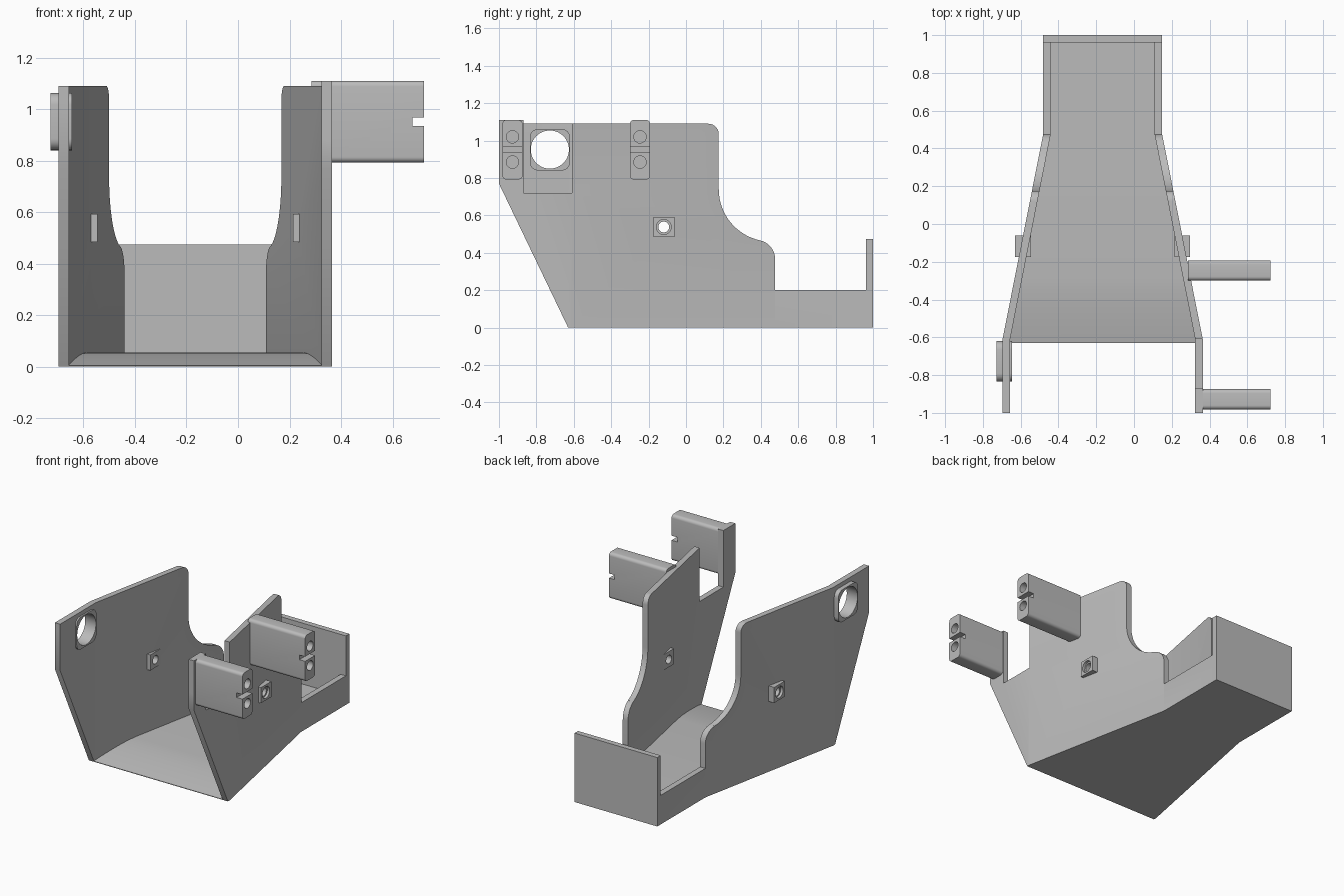
import bpy, bmesh
from math import radians, cos, sin
from mathutils import Vector

if "Cube" in bpy.data.objects:
    bpy.data.objects.remove(bpy.data.objects["Cube"])

grey = bpy.data.materials.new("light_grey")
grey.use_nodes = True
colour = (0.5, 0.5, 0.5, 1)
grey.diffuse_color = colour
grey.node_tree.nodes["Principled BSDF"].inputs["Base Color"].default_value = colour

MID = -0.166      # centre plane of the tray
WALL = 0.04       # wall thickness


def prism(name, pts, axis, lo, hi):
    """Extrude a 2D outline: axis x takes (y, z), axis z takes (x, y)."""
    def place(p, h):
        return Vector((h, *p)) if axis == "x" else Vector((*p, h))
    bm = bmesh.new()
    face = bm.faces.new([bm.verts.new(place(p, lo)) for p in pts])
    new = bmesh.ops.extrude_face_region(bm, geom=[face])["geom"]
    step = place((0, 0), hi - lo)
    bmesh.ops.translate(bm, vec=step, verts=[v for v in new if isinstance(v, bmesh.types.BMVert)])
    bmesh.ops.recalc_face_normals(bm, faces=bm.faces)
    mesh = bpy.data.meshes.new(name)
    bm.to_mesh(mesh)
    bm.free()
    mesh.materials.append(grey)
    ob = bpy.data.objects.new(name, mesh)
    bpy.context.collection.objects.link(ob)
    return ob


def arc(cx, cy, r, a0, a1, n=10):
    angles = [radians(a0 + (a1 - a0) * i / n) for i in range(n + 1)]
    return [(cx + r * cos(a), cy + r * sin(a)) for a in angles]


def rounded(y0, y1, z0, z1, r):
    return (arc(y1 - r, z1 - r, r, 0, 90, 6) + arc(y0 + r, z1 - r, r, 90, 180, 6)
            + arc(y0 + r, z0 + r, r, 180, 270, 6) + arc(y1 - r, z0 + r, r, 270, 360, 6))


def rect(y0, y1, z0, z1):
    return [(y0, z0), (y1, z0), (y1, z1), (y0, z1)]


def circle(y, z, r):
    return arc(y, z, r, 0, 352.5, 47)


def combine(ob, tool, operation="DIFFERENCE"):
    mod = ob.modifiers.new("cut", "BOOLEAN")
    mod.object, mod.operation, mod.solver = tool, operation, "EXACT"
    bpy.context.view_layer.objects.active = ob
    bpy.ops.object.modifier_apply(modifier=mod.name)
    bpy.data.objects.remove(tool)


# Plan outline of one side: (half width, y)
plan = [(0.53, -1.0), (0.53, -0.61), (0.315, 0.475), (0.315, 1.0)]
inner = [(h - WALL, y) for h, y in plan]

# Side wall profile seen from the side
sweep = (arc(0.376, 0.368, 0.1, 0, 78) + arc(0.455, 0.74, 0.28, 258, 180, 16)
         + arc(0.12, 1.035, 0.055, 0, 90))
lower = [(-0.63, 0), (1, 0), (1, 0.2), (0.476, 0.2)]
plain_front = [(-1, 1.09), (-1, 0.77)]
notched_front = [(-0.61, 1.09), (-0.61, 0.72), (-0.87, 0.72), (-0.87, 1.11),
                 (-1, 1.11), (-1, 0.77)]

walls = {}
for name, side, front in (("right_wall", -1, plain_front), ("left_wall", 1, notched_front)):
    band = [(MID + side * h, y) for h, y in plan + inner[::-1]]
    wall = prism(name, band, "z", -0.1, 1.3)
    combine(wall, prism("profile", lower + sweep + front, "x", -1, 1), "INTERSECT")
    walls[side] = wall

# Floor with a softly ramped front lip
ramp = [(-0.63 + 0.35 * t, 0.004 + 0.051 * (1 - (1 - t) ** 1.5)) for t in (0, .2, .4, .6, .8, 1)]
tray = [(MID - h, y) for h, y in inner] + [(MID + h, y) for h, y in inner[::-1]]
floor = prism("floor", tray, "z", -0.1, 0.3)
combine(floor, prism("profile", [(1, 0)] + [(-0.63, 0)] + ramp + [(1, 0.055)], "x", -1, 1),
        "INTERSECT")

# Back plate
prism("back_plate", rect(0.962, 1, 0, 0.475), "x", MID - 0.315, MID + 0.315)

# Small square bosses with a countersunk through hole
for side, label in ((-1, "right"), (1, "left")):
    a, b = sorted((MID + side * 0.38, MID + side * 0.463))
    boss = prism(label + "_boss", rect(-0.175, -0.062, 0.485, 0.592), "x", a, b)
    c, d = sorted((MID + side * 0.445, MID + side * 0.6))
    for ob in (boss, walls[side]):
        combine(ob, prism("bore", circle(-0.119, 0.538, 0.029), "x", MID, MID + side * 0.7))
    combine(boss, prism("sink", circle(-0.119, 0.538, 0.04), "x", c, d))

# Ring-shaped bushing on the right wall
bushing = prism("right_bushing", rounded(-0.835, -0.62, 0.84, 1.062, 0.045), "x", -0.727, -0.645)
for ob in (bushing, walls[-1]):
    combine(ob, prism("bore", circle(-0.728, 0.952, 0.102), "x", -0.9, -0.5))

# Mounting arms on the left wall with slot and screw holes
for name, y0, x0 in (("front_arm", -0.982, 0.335), ("rear_arm", -0.3, 0.285)):
    y1 = y0 + 0.108
    arm = prism(name, rounded(y0, y1, 0.792, 1.11, 0.022), "x", x0, 0.722)
    combine(arm, prism("slot", rect(y0 - 0.1, y1 + 0.1, 0.935, 0.967), "x", 0.678, 0.8))
    for z in (0.885, 1.02):
        combine(arm, prism("screw_hole", circle(y0 + 0.054, z, 0.033), "x", 0.52, 0.8))

# Smooth the curved faces and keep hard edges
for ob in bpy.context.collection.objects:
    if ob.type == "MESH" and ob.data.materials and ob.data.materials[0] == grey:
        bpy.ops.object.select_all(action="DESELECT")
        ob.select_set(True)
        bpy.context.view_layer.objects.active = ob
        bpy.ops.object.shade_smooth_by_angle(angle=radians(30))
